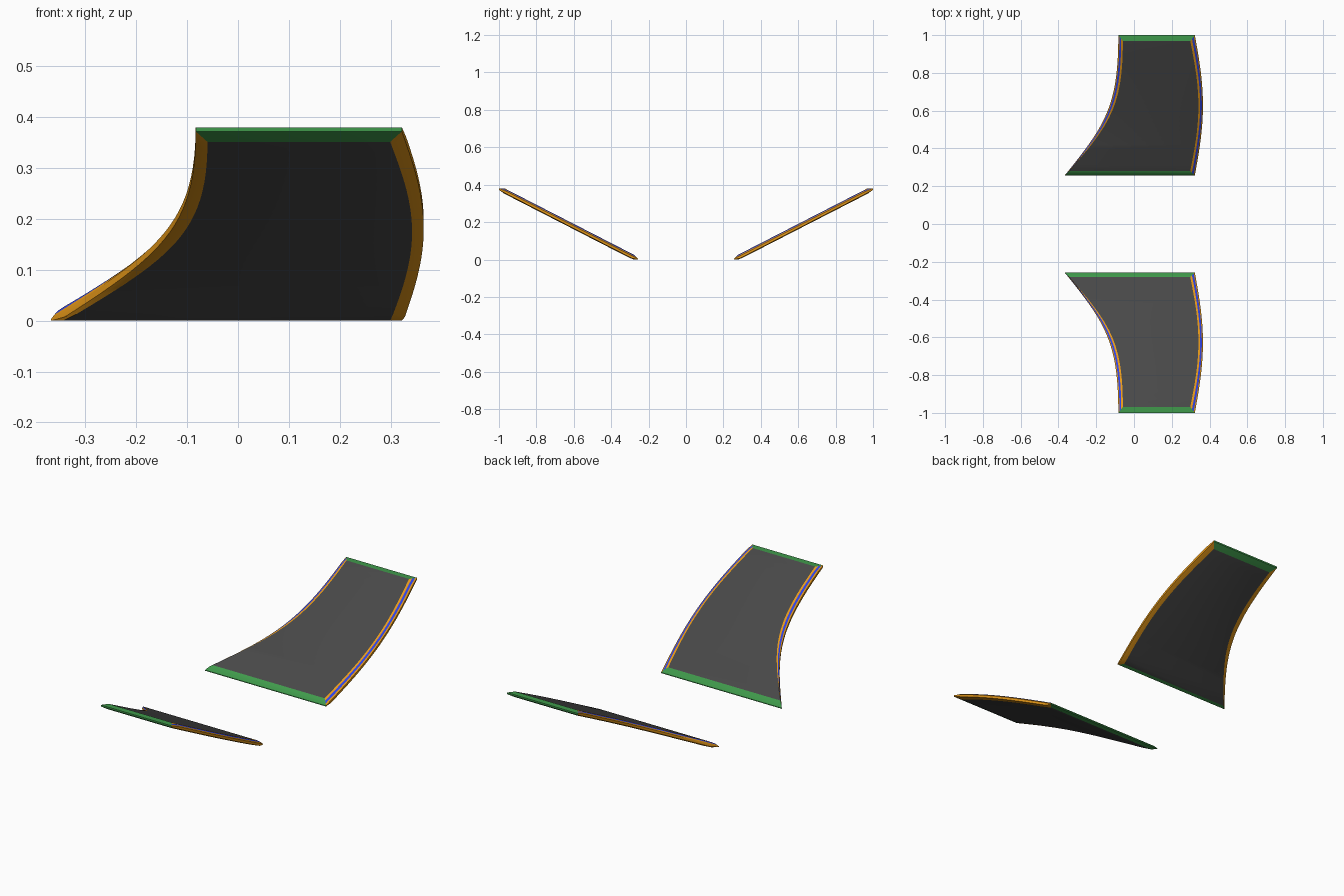
import bpy, bmesh, math

old = bpy.data.objects.get("Cube")
if old:
    bpy.data.objects.remove(old, do_unlink=True)


def material(name, rgb):
    m = bpy.data.materials.new(name)
    m.use_nodes = True
    m.diffuse_color = (*rgb, 1)
    m.node_tree.nodes["Principled BSDF"].inputs["Base Color"].default_value = (*rgb, 1)
    return m


MATS = [material("dark grey skin", (0.065, 0.065, 0.065)),
        material("orange rim", (0.85, 0.34, 0.01)),
        material("blue stripe", (0.03, 0.06, 0.85)),
        material("green end", (0.05, 0.32, 0.07))]
SKIN, ORANGE, BLUE, GREEN = range(4)

ROWS = 24
Y_ROOT, Y_TIP, HEIGHT, SLOPE = 0.257, 1.0, 0.38, 0.513
# Rim section from top to bottom: inset from the outline, height above underside
RIM = [(0.024, 0.029), (0.015, 0.0275), (0.006, 0.023),
       (0.0, 0.018), (0.0, 0.005), (0.023, 0.0)]
BLUE_BAND = 1


def bezier(s, a, b, c, d):
    r = 1 - s
    return a * r**3 + 3 * b * r * r * s + 3 * c * r * s * s + d * s**3


def outline(s):
    """Fraction along the span, with x of the concave and the bowed edge."""
    t = bezier(s, 0, 0.36, 0.5, 1)
    left = bezier(s, -0.367, -0.15, -0.083, -0.083)
    right = 0.322 + 0.043 * math.sin(math.pi * t)
    return t, left, right


def wing(name, side):
    bm = bmesh.new()
    rings = []
    for inset, h in RIM:
        lo, hi = Y_ROOT + inset, Y_TIP - 1.3 * inset
        lefts, rights = [], []
        for i in range(ROWS + 1):
            t, xl, xr = outline(i / ROWS)
            y = lo + (hi - lo) * t
            # the ends are trimmed level with the base and the top
            z = min(max(SLOPE * (y - 0.285) + h, 0), HEIGHT)
            lefts.append(bm.verts.new((xl + inset, side * y, z)))
            rights.append(bm.verts.new((xr - inset, side * y, z)))
        rings.append((lefts, rights))

    def face(verts, mat):
        bm.faces.new(verts).material_index = mat

    # upper and lower skins
    for lefts, rights in (rings[0], rings[-1]):
        for i in range(ROWS):
            face((lefts[i], rights[i], rights[i + 1], lefts[i + 1]), SKIN)
    # striped side rims and plain end caps
    for k in range(len(RIM) - 1):
        upper, lower = rings[k], rings[k + 1]
        for a, b in zip(upper, lower):
            for i in range(ROWS):
                face((a[i], a[i + 1], b[i + 1], b[i]), BLUE if k == BLUE_BAND else ORANGE)
        for i in (0, ROWS):
            face((upper[0][i], upper[1][i], lower[1][i], lower[0][i]), GREEN)

    bmesh.ops.recalc_face_normals(bm, faces=bm.faces[:])
    mesh = bpy.data.meshes.new(name)
    bm.to_mesh(mesh)
    bm.free()
    for m in MATS:
        mesh.materials.append(m)
    obj = bpy.data.objects.new(name, mesh)
    bpy.context.collection.objects.link(obj)
    bpy.ops.object.select_all(action='DESELECT')
    obj.select_set(True)
    bpy.context.view_layer.objects.active = obj
    bpy.ops.object.shade_smooth_by_angle(angle=math.radians(20))


wing("front_wing", -1)
wing("back_wing", 1)
